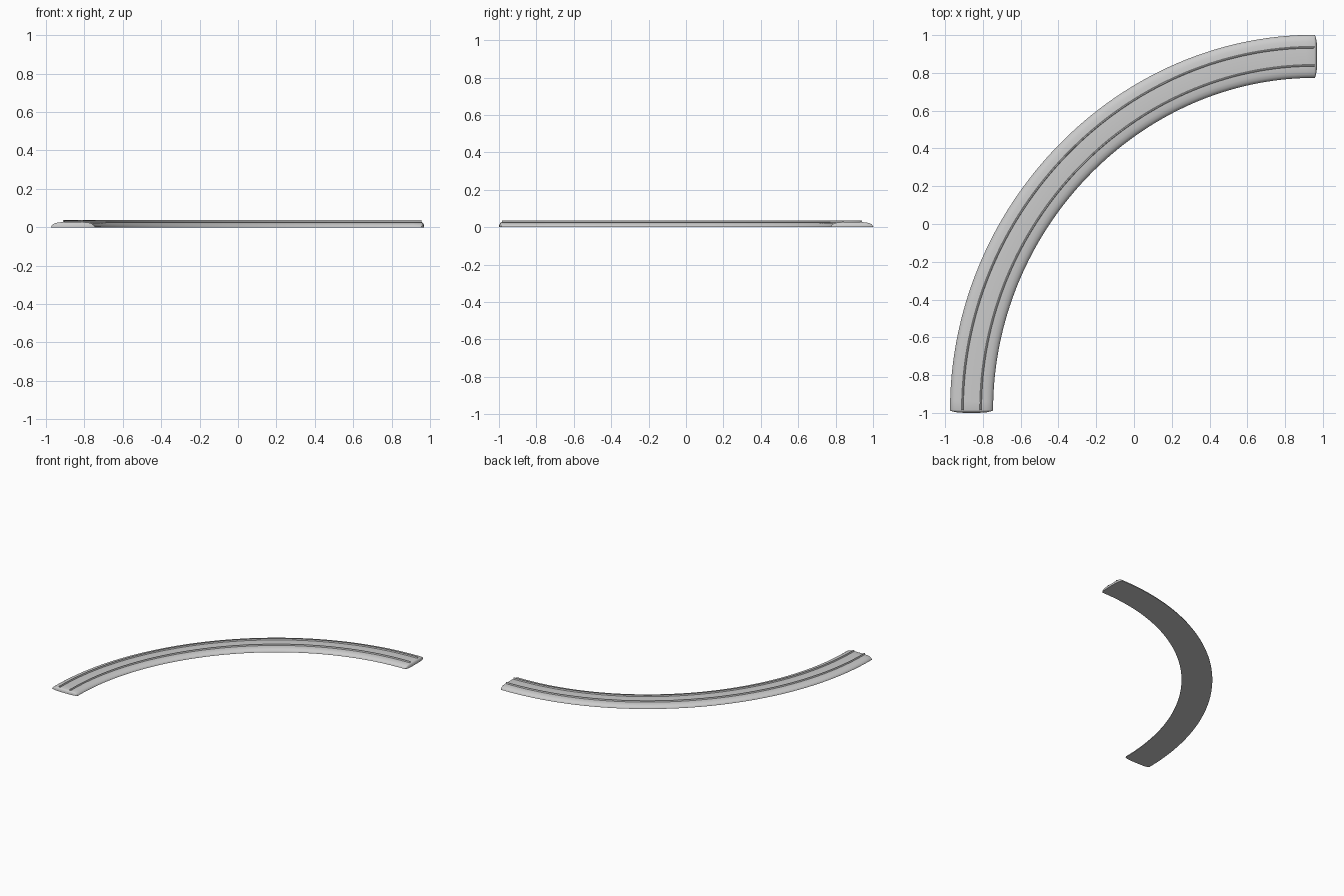
import bpy, bmesh, math
from mathutils import Vector

cube = bpy.data.objects.get("Cube")
if cube:
    bpy.data.objects.remove(cube, do_unlink=True)

# One plain grey for the whole track
track_grey = bpy.data.materials.new("track grey")
track_grey.use_nodes = True
GREY = (0.6, 0.6, 0.6, 1)
track_grey.diffuse_color = GREY
track_grey.node_tree.nodes["Principled BSDF"].inputs["Base Color"].default_value = GREY

# Quarter curve followed by every part, slightly flattened in the middle
CENTRE = Vector((0.955, -0.985, 0))
RX, RY = 1.815, 1.8725
FLATTEN = 0.008
STEPS = 64


def place(t, offset, z, extend):
    """Point on the curve, pushed outward by offset and along it by extend."""
    c, s = math.cos(t), math.sin(t)
    out = Vector((-RY * c, RX * s, 0)).normalized()
    along = Vector((RX * s, RY * c, 0)).normalized()
    shift = offset - FLATTEN * math.sin(2 * t) ** 2
    return CENTRE + Vector((-RX * c, RY * s, z)) + out * shift + along * extend


def sweep(name, columns, base, bulge=0.0):
    """Sweep (offset, top height) columns along the curve; bulge rounds the ends."""
    half = max(abs(o) for o, z in columns)
    # Each section: curve position, end direction, rounding angle
    sections = [(math.pi / 2 * i / STEPS, 0, 0) for i in range(STEPS + 1)]
    if bulge:
        angles = [math.radians(a) for a in (20, 40, 58, 72, 82)]
        sections = ([(0, -1, a) for a in reversed(angles)] + sections
                    + [(math.pi / 2, 1, a) for a in angles])
    bm = bmesh.new()
    rings = []
    for t, side, a in sections:
        ring = []
        for o, top in columns:
            reach = side * bulge * (1 - 0.85 * (o / half) ** 4) * math.sin(a)
            ring.append([bm.verts.new(place(t, o, z, reach))
                         for z in (base, base + (top - base) * math.cos(a))])
        rings.append(ring)
    last = len(columns) - 1
    for a, b in zip(rings, rings[1:]):
        for k in range(last):
            for level in (0, 1):
                bm.faces.new((a[k][level], a[k + 1][level], b[k + 1][level], b[k][level]))
        for k in (0, last):
            bm.faces.new((a[k][0], a[k][1], b[k][1], b[k][0]))
    for ring in (rings[0], rings[-1]):
        for k in range(last):
            bm.faces.new((ring[k][0], ring[k + 1][0], ring[k + 1][1], ring[k][1]))
    bmesh.ops.recalc_face_normals(bm, faces=bm.faces)
    mesh = bpy.data.meshes.new(name)
    bm.to_mesh(mesh)
    bm.free()
    mesh.materials.append(track_grey)
    obj = bpy.data.objects.new(name, mesh)
    bpy.context.collection.objects.link(obj)
    bpy.ops.object.select_all(action="DESELECT")
    obj.select_set(True)
    bpy.context.view_layer.objects.active = obj
    bpy.ops.object.shade_smooth_by_angle(angle=math.radians(45))


# Low rounded track bed
shoulder = [(0.114, 0.003), (0.108, 0.012), (0.097, 0.02), (0.08, 0.0245), (0.055, 0.027)]
bed = [(-o, z) for o, z in shoulder] + [(0, 0.027)] + shoulder[::-1]
sweep("track_bed", bed, 0, bulge=0.015)

# Pair of thin raised rails
for name, mid in (("outer_rail", 0.048), ("inner_rail", -0.048)):
    w = 0.005
    rail = [(mid - w, 0.034), (mid - w / 2, 0.037), (mid + w / 2, 0.037), (mid + w, 0.034)]
    sweep(name, rail, 0.02)
